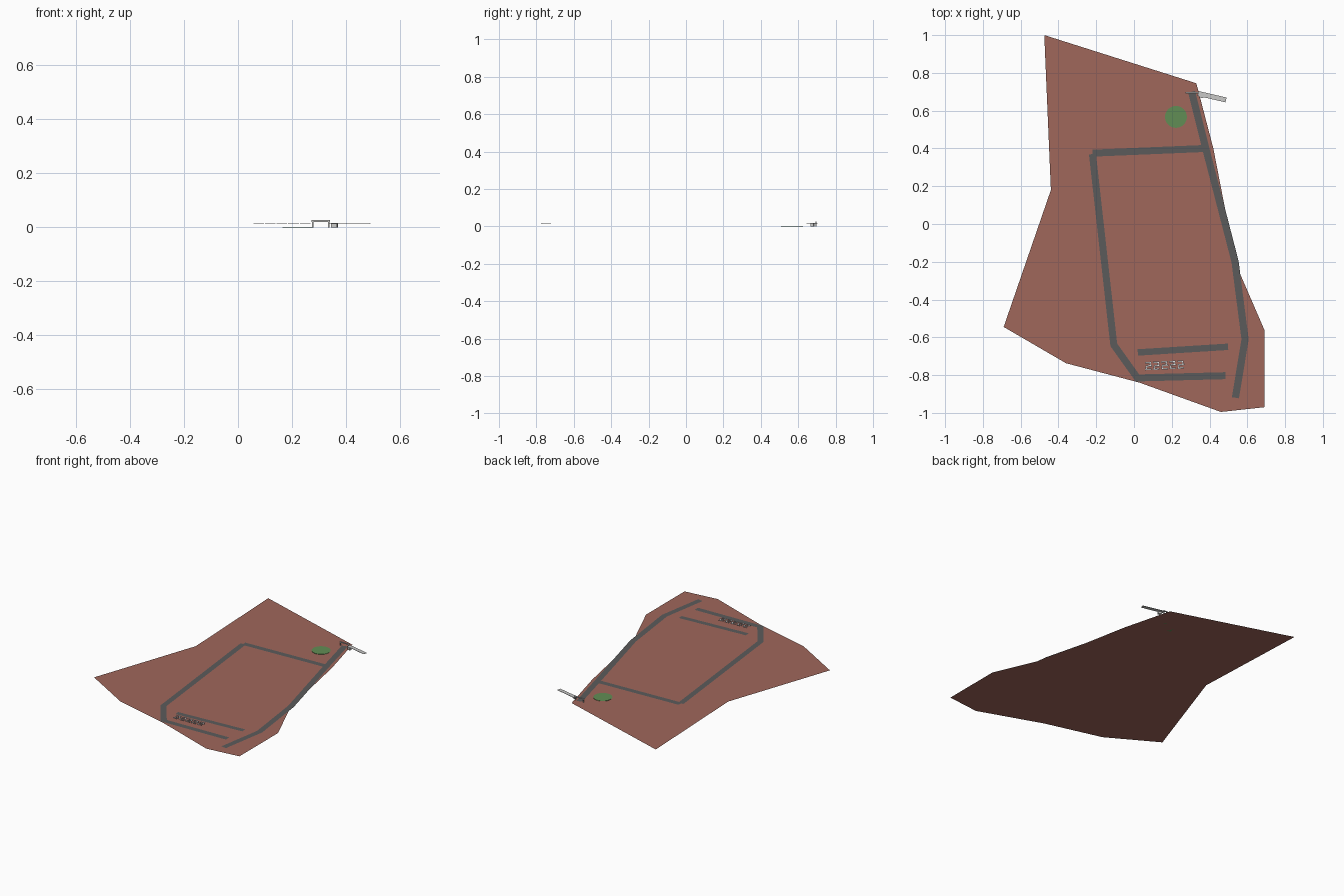
import bpy, bmesh, math
from mathutils import Vector, Matrix

if "Cube" in bpy.data.objects:
    bpy.data.objects.remove(bpy.data.objects["Cube"])


def mat(name, rgb):
    m = bpy.data.materials.new(name)
    m.diffuse_color = (*rgb, 1)
    m.use_nodes = True
    m.node_tree.nodes["Principled BSDF"].inputs["Base Color"].default_value = m.diffuse_color
    return m


BRICK = mat("brick_red", (0.35, 0.135, 0.105))
ASPHALT = mat("asphalt_grey", (0.105, 0.105, 0.105))
GREEN = mat("grass_green", (0.12, 0.27, 0.09))
LIGHT = mat("light_grey", (0.58, 0.58, 0.57))
WHITE = mat("off_white", (0.8, 0.8, 0.8))


def finish(bm, name, material):
    me = bpy.data.meshes.new(name)
    bm.to_mesh(me)
    bm.free()
    me.materials.append(material)
    ob = bpy.data.objects.new(name, me)
    bpy.context.collection.objects.link(ob)
    return ob


def add_box(bm, centre, size, angle=0.0):
    m = (Matrix.Translation(centre) @ Matrix.Rotation(math.radians(angle), 4, 'Z')
         @ Matrix.Diagonal((*size, 1)))
    bmesh.ops.create_cube(bm, size=1, matrix=m)


def road(name, pts, width, z):
    """Flat ribbon with mitred bends along a list of points."""
    pts = [Vector(p) for p in pts]
    bm = bmesh.new()
    rows = []
    for i, p in enumerate(pts):
        dirs = []
        if i > 0:
            dirs.append((p - pts[i - 1]).normalized())
        if i < len(pts) - 1:
            dirs.append((pts[i + 1] - p).normalized())
        t = sum(dirs, Vector((0, 0))).normalized()
        n = Vector((-t.y, t.x)) * (width / 2 / t.dot(dirs[0]))
        rows.append([bm.verts.new((*(p + n * s), z)) for s in (-1, 1)])
    for a, b in zip(rows, rows[1:]):
        bm.faces.new((a[0], b[0], b[1], a[1]))
    return finish(bm, name, ASPHALT)


# ground sheet
outline = [(-0.475, 1.0), (-0.44, 0.18), (-0.69, -0.545), (-0.36, -0.737), (0.03, -0.84),
           (0.46, -0.995), (0.69, -0.97), (0.69, -0.56), (0.56, -0.26), (0.55, -0.2),
           (0.49, 0.04), (0.42, 0.40), (0.33, 0.745)]
bm = bmesh.new()
f = bm.faces.new([bm.verts.new((x, y, 0)) for x, y in outline])
bmesh.ops.triangulate(bm, faces=[f])
finish(bm, "ground", BRICK)

# roads
road("main_road", [(0.305, 0.70), (0.38, 0.40), (0.535, -0.20), (0.588, -0.61), (0.537, -0.92)],
     0.038, 0.0012)
road("north_road", [(-0.22, 0.375), (0.38, 0.40)], 0.037, 0.0010)
road("west_road", [(-0.22, 0.37), (-0.107, -0.64), (0.018, -0.815), (0.485, -0.803)],
     0.037, 0.0014)
road("parking_lane", [(0.02, -0.68), (0.498, -0.65)], 0.034, 0.0012)

# round lawn
bm = bmesh.new()
bmesh.ops.create_cone(bm, cap_ends=True, segments=32, radius1=0.058, radius2=0.058, depth=0.002,
                      matrix=Matrix.Translation((0.222, 0.567, 0.001)))
finish(bm, "round_lawn", GREEN)

# entrance gate: two posts and a lintel
bm = bmesh.new()
for x in (0.277, 0.336):
    add_box(bm, (x, 0.695, 0.0105), (0.005, 0.005, 0.021))
add_box(bm, (0.3065, 0.695, 0.0235), (0.070, 0.006, 0.006))
finish(bm, "entrance_gate", LIGHT)

# guard booth and the long thin canopy beside the gate
bm = bmesh.new()
add_box(bm, (0.357, 0.676, 0.0075), (0.022, 0.016, 0.015), -13)
finish(bm, "guard_booth", LIGHT)
bm = bmesh.new()
add_box(bm, (0.413, 0.674, 0.016), (0.152, 0.026, 0.002), -13)
finish(bm, "gate_canopy", LIGHT)

# raised white marker: abstract staggered bars joined by short ties
bm = bmesh.new()
frame = Matrix.Translation((0.161, -0.748, 0.016)) @ Matrix.Rotation(math.radians(2.5), 4, 'Z')
for row in range(3):
    for i in range(5):
        x = -0.086 + i * 0.043 + (0.004 if row == 1 else 0)
        add_box(bm, frame @ Vector((x, (row - 1) * 0.018, 0)), (0.034, 0.008, 0.002), 2.5)
for i in range(10):
    x = -0.097 + i * 0.0215
    add_box(bm, frame @ Vector((x, 0.009 if i % 2 else -0.009, 0)), (0.008, 0.010, 0.002), 2.5)
finish(bm, "raised_marker", WHITE)
